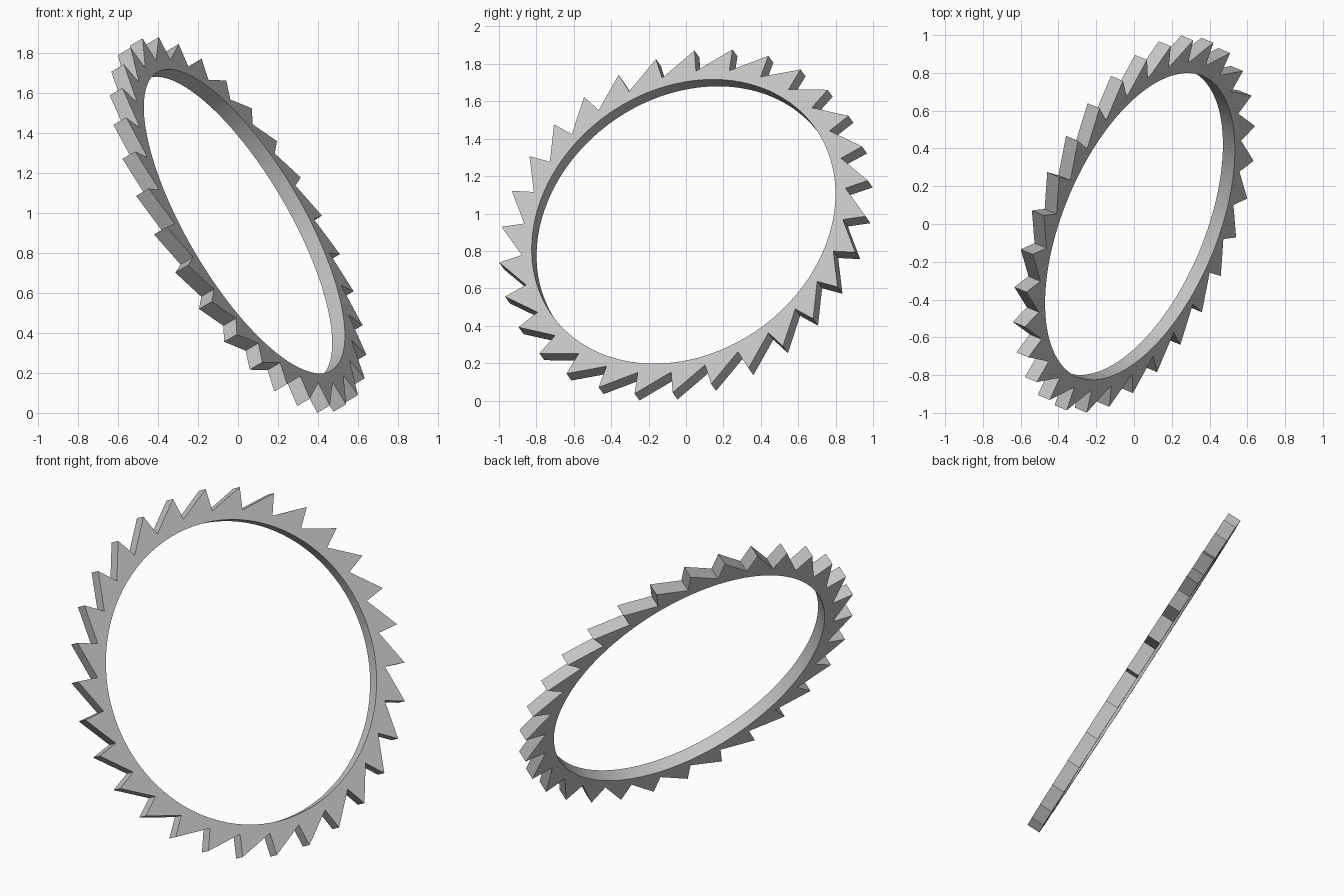
import bpy, bmesh, math
from mathutils import Vector, Matrix

if "Cube" in bpy.data.objects:
    bpy.data.objects.remove(bpy.data.objects["Cube"])

TEETH = 30
TIP, ROOT, BORE = 1.048, 0.92, 0.863
HALF = 0.039
STEP = 2 * math.pi / TEETH
SPLITS = 4          # profile points per tooth


def polar(radius, angle, height):
    return Vector((radius * math.cos(angle), radius * math.sin(angle), height))


# Plain grey material
grey = bpy.data.materials.new("plain_grey")
grey.use_nodes = True
colour = (0.55, 0.55, 0.55, 1)
grey.diffuse_color = colour
grey.node_tree.nodes["Principled BSDF"].inputs["Base Color"].default_value = colour

# Sawtooth outline paired with the round bore, on both sides of the ring
bm = bmesh.new()
sections = []
for tooth in range(TEETH):
    start = -tooth * STEP
    for i in range(SPLITS):
        rows = []
        for h in (-HALF, HALF):
            tip = polar(TIP, start, h)
            notch = polar(ROOT, start - math.radians(1), h)
            next_tip = polar(TIP, start - STEP, h)
            outer = tip if i == 0 else notch.lerp(next_tip, (i - 1) / (SPLITS - 1))
            inner = polar(BORE, start - STEP * i / SPLITS, h)
            rows.append((bm.verts.new(inner), bm.verts.new(outer)))
        (inner_low, outer_low), (inner_high, outer_high) = rows
        sections.append((inner_low, outer_low, outer_high, inner_high))

# Join neighbouring sections all the way round
for k, a in enumerate(sections):
    b = sections[(k + 1) % len(sections)]
    for j in range(4):
        m = (j + 1) % 4
        bm.faces.new((a[j], a[m], b[m], b[j]))
bmesh.ops.recalc_face_normals(bm, faces=bm.faces)

# Tilt the ring onto its leaning axis
axis = Vector((0.813, -0.338, 0.474)).normalized()
first = Vector((-0.5115, 0.0587, 0.9192))
first = (first - axis * first.dot(axis)).normalized()
side = axis.cross(first)
tilt = Matrix((first, side, axis)).transposed().to_4x4()
bm.transform(Matrix.Translation((0, 0, 0.945)) @ tilt)

mesh = bpy.data.meshes.new("toothed_ring")
bm.to_mesh(mesh)
bm.free()
ring = bpy.data.objects.new("toothed_ring", mesh)
bpy.context.collection.objects.link(ring)
mesh.materials.append(grey)

# Stand the ring exactly on the floor
lowest = min(v.co.z for v in mesh.vertices)
mesh.transform(Matrix.Translation((0, 0, -lowest)))

bpy.ops.object.select_all(action="DESELECT")
ring.select_set(True)
bpy.context.view_layer.objects.active = ring
bpy.ops.object.shade_smooth_by_angle(angle=math.radians(20))
